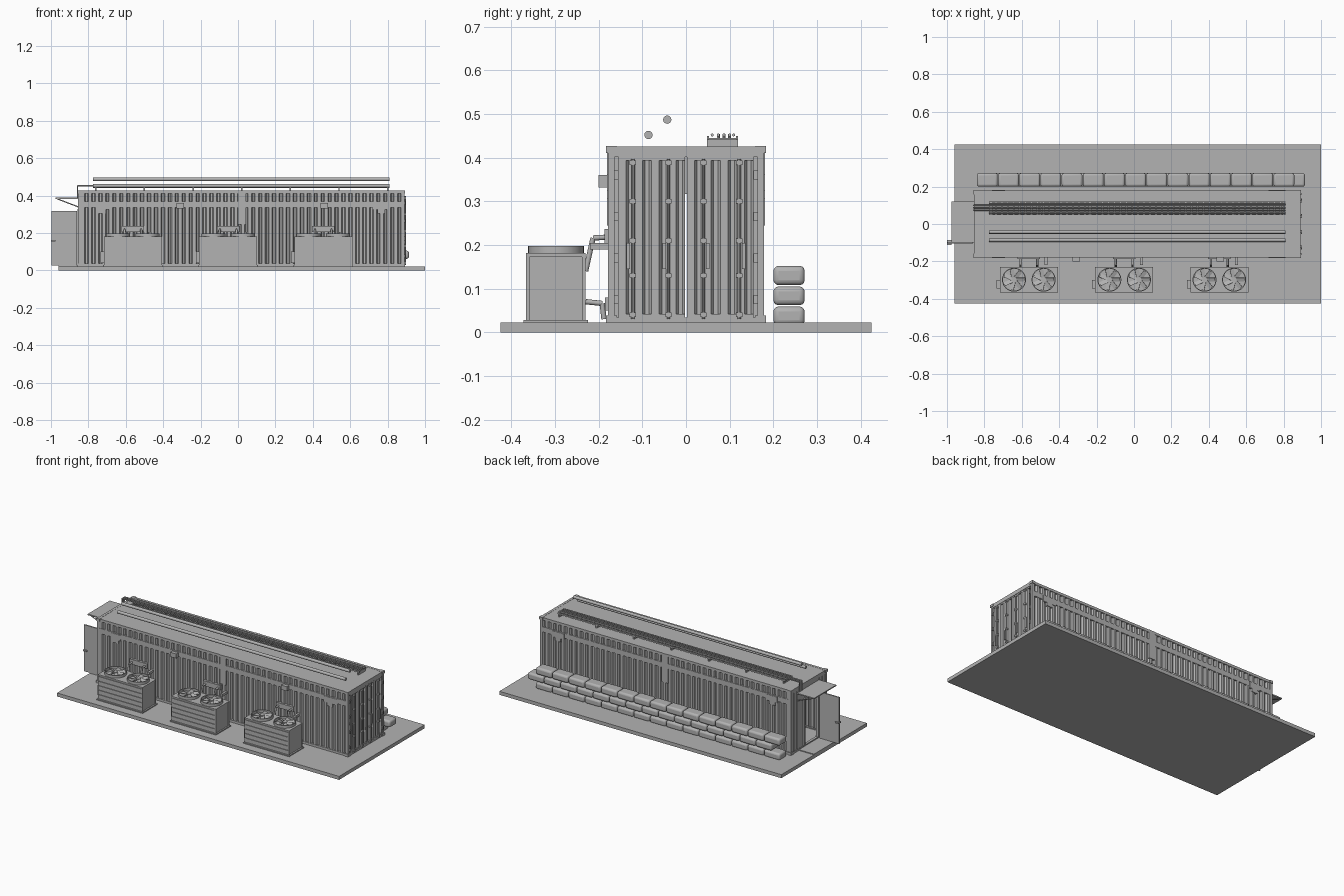
import bpy, bmesh, math
from mathutils import Matrix, Vector

if "Cube" in bpy.data.objects:
    bpy.data.objects.remove(bpy.data.objects["Cube"])

grey = bpy.data.materials.new("plain grey")
grey.use_nodes = True
grey.diffuse_color = (0.45, 0.45, 0.45, 1)
grey.node_tree.nodes["Principled BSDF"].inputs["Base Color"].default_value = (0.45, 0.45, 0.45, 1)


def finish(name, bm, smooth=False, bevel=0):
    me = bpy.data.meshes.new(name)
    bmesh.ops.recalc_face_normals(bm, faces=bm.faces)
    bm.to_mesh(me)
    bm.free()
    me.materials.append(grey)
    ob = bpy.data.objects.new(name, me)
    bpy.context.collection.objects.link(ob)
    if bevel:
        m = ob.modifiers.new("rounding", "BEVEL")
        m.width, m.segments, m.limit_method = bevel, 3, "ANGLE"
    if smooth:
        bpy.ops.object.select_all(action="DESELECT")
        ob.select_set(True)
        bpy.context.view_layer.objects.active = ob
        bpy.ops.object.shade_smooth_by_angle(angle=math.radians(40))
    return ob


def box(bm, x0, x1, y0, y1, z0, z1):
    m = Matrix.Translation(((x0 + x1) / 2, (y0 + y1) / 2, (z0 + z1) / 2))
    bmesh.ops.create_cube(bm, size=1, matrix=m @ Matrix.Diagonal((x1 - x0, y1 - y0, z1 - z0, 1)))


def tube(bm, a, b, r, n=12):
    a, b = Vector(a), Vector(b)
    m = Matrix.Translation((a + b) / 2) @ (b - a).to_track_quat("Z", "Y").to_matrix().to_4x4()
    bmesh.ops.create_cone(bm, cap_ends=True, segments=n, radius1=r, radius2=r,
                          depth=(b - a).length, matrix=m)


def boxes(name, rows, **kw):
    bm = bmesh.new()
    for r in rows:
        box(bm, *r)
    return finish(name, bm, **kw)


def corrugated(bm, a, b, count, outer, inner, z0, z1, place):
    """Trapezoid-profile sheet; place(u, v, z) maps along/depth/height to space."""
    step = (b - a) / count
    pts = []
    for i in range(count):
        u = a + i * step
        pts += [(u, outer), (u + step * .45, outer), (u + step * .6, inner), (u + step * .85, inner)]
    pts.append((b, outer))
    low = [bm.verts.new(place(u, v, z0)) for u, v in pts]
    top = [bm.verts.new(place(u, v, z1)) for u, v in pts]
    for i in range(len(pts) - 1):
        bm.faces.new((low[i], low[i + 1], top[i + 1], top[i]))


X0, X1, W, Z0, Z1 = -0.855, 0.89, 0.18, 0.022, 0.427

# Ground slab and entry ramp
boxes("ground_slab", [(-0.96, 1.0, -0.425, 0.425, 0, Z0)])
boxes("entry_plate", [(-0.96, X0, -0.10, 0.10, Z0, 0.027)])

# Container roof, floor, rails and corner posts
boxes("roof", [(X0, X1, -0.174, 0.174, 0.418, 0.425)])
boxes("floor", [(X0, X1, -0.17, 0.17, Z0, 0.03)])
frame, castings = [], []
for s in (-1, 1):
    ya, yb = sorted((s * 0.164, s * 0.179))
    frame += [(X0, X1, ya, yb, 0.41, 0.426), (X0, X1, ya, yb, Z0, 0.036)]
    for x in (X0, X1 - 0.018):
        frame.append((x, x + 0.018, ya, yb, Z0, Z1))
        for z in (Z0, Z1 - 0.016):
            ca, cb = sorted((s * 0.158, s * 0.183))
            castings.append((x - 0.003, x + 0.021, ca, cb, z, z + 0.016))
for x in (X0, X1 - 0.016):
    frame += [(x, x + 0.016, -0.165, 0.165, 0.402, 0.426), (x, x + 0.016, -0.165, 0.165, Z0, 0.034)]
boxes("container_frame", frame)
boxes("corner_castings", castings)

# Long corrugated walls with a belt, centre strap and end pads
for s, side in ((-1, "front"), (1, "back")):
    bm = bmesh.new()
    corrugated(bm, X0 + 0.018, X1 - 0.018, 46, 0.177, 0.166, 0.034, 0.412,
               lambda u, v, z: (u, s * v, z))
    finish(side + "_wall", bm)
    ya, yb = sorted((s * 0.168, s * 0.1785))
    yc, yd = sorted((s * 0.168, s * 0.181))
    boxes(side + "_belt", [(X0 + 0.018, X1 - 0.018, ya, yb, 0.335, 0.367),
                           (0.0, 0.042, yc, yd, 0.245, 0.426),
                           (-0.76, -0.69, yc, yd, 0.325, 0.362), (-0.745, -0.705, yc, yd, 0.305, 0.325),
                           (0.72, 0.81, yc, yd, 0.325, 0.362), (0.745, 0.785, yc, yd, 0.305, 0.325)])

# Cargo doors at the +x end: ribbed leaves, lock rods, handles, hinges
bm = bmesh.new()
for a, b in ((-0.155, -0.002), (0.002, 0.155)):
    corrugated(bm, a, b, 4, X1 - 0.002, X1 - 0.010, 0.034, 0.40, lambda u, v, z: (v, u, z))
    for z in (0.034, 0.393):
        box(bm, X1 - 0.010, X1 - 0.001, a, b, z, z + 0.008)
finish("cargo_doors", bm)
bm = bmesh.new()
for y in (-0.122, -0.04, 0.04, 0.122):
    tube(bm, (X1 + 0.004, y, 0.03), (X1 + 0.004, y, 0.397), 0.0035, 8)
    for z in (0.04, 0.13, 0.21, 0.30, 0.388):
        box(bm, X1 - 0.004, X1 + 0.008, y - 0.007, y + 0.007, z - 0.005, z + 0.005)
    h = y + math.copysign(0.01, y)
    box(bm, X1 + 0.002, X1 + 0.008, h - 0.004, h + 0.004, 0.145, 0.205)
finish("lock_rods", bm)
boxes("door_hinges", [(X1 - 0.004, X1 + 0.005, y - 0.005, y + 0.005, z - 0.01, z + 0.01)
                      for y in (-0.16, 0.16) for z in (0.075, 0.17, 0.265, 0.36)])

# Entrance end with doorway, open door and canopy
boxes("entrance_wall", [(X0 + 0.004, X0 + 0.012, -0.165, -0.09, 0.034, 0.404),
                        (X0 + 0.004, X0 + 0.012, 0.045, 0.165, 0.034, 0.404),
                        (X0 + 0.004, X0 + 0.012, -0.09, 0.045, 0.32, 0.404)])
boxes("door_surround", [(X0 - 0.004, X0 + 0.012, -0.097, -0.087, 0.03, 0.327),
                        (X0 - 0.004, X0 + 0.012, 0.042, 0.052, 0.03, 0.327),
                        (X0 - 0.004, X0 + 0.012, -0.097, 0.052, 0.317, 0.327)])
boxes("entrance_ribs", [(X0 + 0.001, X0 + 0.006, y, y + 0.016, 0.034, 0.404)
                        for y in (-0.15, -0.12, 0.07, 0.10, 0.13)])
boxes("open_door", [(-0.998, -0.862, -0.103, -0.095, 0.026, 0.318)])
boxes("door_handle", [(-1.0, -0.975, -0.112, -0.086, 0.155, 0.163)])
boxes("canopy", [(-0.975, X0, -0.10, 0.12, 0.383, 0.39)])
bm = bmesh.new()
for y in (-0.09, 0.11):
    tube(bm, (-0.968, y, 0.383), (X0, y, 0.34), 0.003, 8)
finish("canopy_brackets", bm)

# Roof tubes
bm = bmesh.new()
for y, z in ((-0.086, 0.452), (-0.043, 0.487)):
    tube(bm, (-0.775, y, z), (0.81, y, z), 0.0095, 16)
finish("roof_tubes", bm, smooth=True)

# Cable tray with legs, rungs and cables dropping at the entrance end
tray = []
for y in (0.048, 0.114):
    tray.append((-0.775, 0.81, y, y + 0.005, 0.441, 0.450))
tray += [(-0.775 + 0.0317 * i, -0.765 + 0.0317 * i, 0.05, 0.116, 0.441, 0.445) for i in range(50)]
tray += [(x - 0.004, x + 0.004, 0.048, 0.119, 0.425, 0.443)
         for x in [-0.76 + 0.26 * i for i in range(7)]]
boxes("cable_tray", tray)
bm = bmesh.new()
for i, y in enumerate((0.06, 0.074, 0.087, 0.10, 0.109)):
    start = X0 - 0.003 if 0 < i < 4 else -0.775
    tube(bm, (start, y, 0.452), (0.81, y, 0.452), 0.0035, 8)
    if 0 < i < 4:
        tube(bm, (start, y, 0.454), (start, y, 0.39), 0.0035, 8)
finish("cables", bm, smooth=True)

# Cooling units with two fans each, piping to the wall
for n, c in enumerate((-0.5625, -0.0525, 0.456), 1):
    L, F, B = 0.155, -0.366, -0.23
    parts = [(c - L + 0.004, c + L - 0.004, F + 0.004, B - 0.004, 0.026, 0.178),
             (c - L - 0.005, c + L + 0.005, F - 0.006, B + 0.006, Z0, 0.028),
             (c - L, c + L, F, B, 0.172, 0.181),
             (c - L - 0.018, c - L + 0.005, -0.345, -0.30, 0.04, 0.10)]
    for z, h in ((0.03, 0.025), (0.058, 0.025), (0.086, 0.025), (0.114, 0.025), (0.142, 0.027)):
        parts.append((c - L + 0.008, c + L - 0.008, F, B, z, z + h))
    for x in (c - L, c + L - 0.008):
        for y in (F, B - 0.008):
            parts.append((x, x + 0.008, y, y + 0.008, 0.026, 0.178))
    boxes(f"cooling_unit_{n}", parts)
    bm = bmesh.new()
    for fx in (c - 0.079, c + 0.079):
        y = (F + B) / 2
        # open rim made from a revolved rectangle
        rings = []
        for i in range(32):
            a = math.tau * i / 32
            rings.append([bm.verts.new((fx + r * math.cos(a), y + r * math.sin(a), z))
                          for r, z in ((0.064, 0.18), (0.064, 0.198), (0.059, 0.198), (0.059, 0.18))])
        for i in range(32):
            p, q = rings[i], rings[(i + 1) % 32]
            for k in range(4):
                bm.faces.new((p[k], q[k], q[(k + 1) % 4], p[(k + 1) % 4]))
        tube(bm, (fx, y, 0.18), (fx, y, 0.195), 0.014, 16)
        for i in range(7):
            m = (Matrix.Translation((fx, y, 0.189)) @ Matrix.Rotation(math.tau * i / 7, 4, "Z")
                 @ Matrix.Translation((0.034, 0, 0)) @ Matrix.Rotation(0.35, 4, "X")
                 @ Matrix.Diagonal((0.045, 0.022, 0.002, 1)))
            bmesh.ops.create_cube(bm, size=1, matrix=m)
    finish(f"fans_{n}", bm, smooth=True)
    bm = bmesh.new()
    for dx in (-0.045, 0.045):
        for path in (((B, 0.14), (-0.213, 0.216), (-0.178, 0.218)), ((B, 0.07), (-0.192, 0.066), (-0.188, 0.03))):
            for (ya, za), (yb, zb) in zip(path, path[1:]):
                tube(bm, (c + dx, ya, za), (c + dx, yb, zb), 0.006, 10)
    finish(f"coolant_pipes_{n}", bm, smooth=True)
    boxes(f"pipe_plate_{n}", [(c - 0.06, c + 0.06, -0.187, -0.17, 0.205, 0.236),
                              (c - 0.06, c + 0.06, -0.185, -0.17, 0.05, 0.08),
                              (c + 0.085, c + 0.10, -0.22, -0.17, 0.19, 0.205)])

# Wall lamps
boxes("wall_lamps", [(x - 0.02, x + 0.02, -0.20, -0.17, 0.332, 0.36) for x in (-0.31, 0.46)])

# Stacked bag barrier behind the container, middle course offset
bags = []
for z, off, h in ((Z0 - 0.006, 0, 0.043), (0.062, 0.057, 0.043), (0.108, 0, 0.044)):
    bags += [(-0.84 + off + 0.1133 * i, -0.729 + off + 0.1133 * i, 0.20, 0.272, z, z + h)
             for i in range(15)]
boxes("bag_barrier", bags, smooth=True, bevel=0.012)
